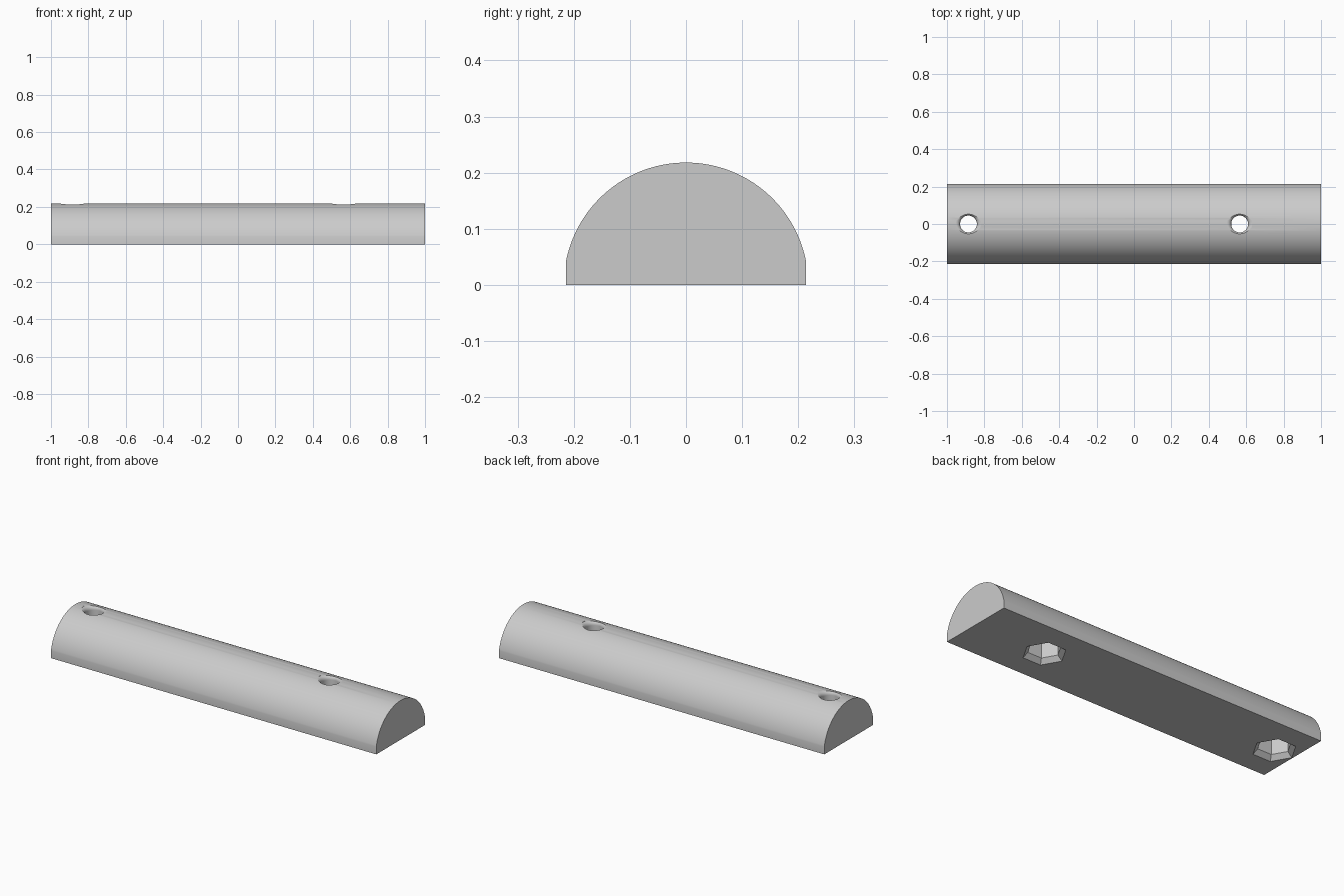
import bpy, bmesh
from math import asin, pi, sin, cos

cube = bpy.data.objects.get("Cube")
if cube:
    bpy.data.objects.remove(cube)

RADIUS, HALF_WIDTH = 0.218, 0.214
HOLE_X = (-0.885, 0.565)

grey = bpy.data.materials.new("plain grey")
grey.use_nodes = True
grey.diffuse_color = (0.6, 0.6, 0.6, 1)
grey.node_tree.nodes["Principled BSDF"].inputs["Base Color"].default_value = (0.6, 0.6, 0.6, 1)


def finish(name, bm):
    bmesh.ops.recalc_face_normals(bm, faces=bm.faces)
    mesh = bpy.data.meshes.new(name)
    bm.to_mesh(mesh)
    bm.free()
    mesh.materials.append(grey)
    obj = bpy.data.objects.new(name, mesh)
    bpy.context.collection.objects.link(obj)
    return obj


def turned(name, profile, sides, x):
    """Closed solid turned around z from (radius, height) pairs."""
    bm = bmesh.new()
    rings = [[bm.verts.new((x + r * cos(2 * pi * i / sides), r * sin(2 * pi * i / sides), z))
              for i in range(sides)] for r, z in profile]
    for low, high in zip(rings, rings[1:]):
        for i in range(sides):
            j = (i + 1) % sides
            bm.faces.new((low[i], low[j], high[j], high[i]))
    bm.faces.new(rings[0])
    bm.faces.new(rings[-1])
    return finish(name, bm)


# Half-round bar with short upright sides
start = asin((RADIUS ** 2 - HALF_WIDTH ** 2) ** 0.5 / RADIUS)
steps = 80
angles = [start + (pi - 2 * start) * i / steps for i in range(steps + 1)]
section = [(HALF_WIDTH, 0)] + [(RADIUS * cos(a), RADIUS * sin(a)) for a in angles] + [(-HALF_WIDTH, 0)]
bm = bmesh.new()
end = bm.faces.new([bm.verts.new((-1, y, z)) for y, z in section])
moved = bmesh.ops.extrude_face_region(bm, geom=[end], use_keep_orig=True)
bmesh.ops.translate(bm, vec=(2, 0, 0),
                    verts=[v for v in moved["geom"] if isinstance(v, bmesh.types.BMVert)])
bar = finish("half_round_bar", bm)

# Bolt holes with rounded mouths, and bevelled hexagonal nut pockets below
mouth = [(0.045 + 0.022 * (1 - cos(a)), 0.195 + 0.022 * sin(a))
         for a in [pi / 2 * i / 8 for i in range(9)]]
hole = [(0.045, 0.05)] + mouth + [(0.067, 0.3)]
pocket = [(0.135, -0.025), (0.11, 0), (0.085, 0.025), (0.085, 0.12)]

cutters = []
for x in HOLE_X:
    cutters.append(turned("nut_pocket_cutter", pocket, 6, x))
    cutters.append(turned("bolt_hole_cutter", hole, 48, x))
for cutter in cutters:
    cutter.hide_render = True
    mod = bar.modifiers.new("cut", "BOOLEAN")
    mod.operation = "DIFFERENCE"
    mod.solver = "EXACT"
    mod.object = cutter

# Fix the cuts, drop the helpers and shade the curves smooth
for obj in bpy.context.selected_objects:
    obj.select_set(False)
bpy.context.view_layer.objects.active = bar
bar.select_set(True)
for mod in list(bar.modifiers):
    bpy.ops.object.modifier_apply(modifier=mod.name)
for cutter in cutters:
    bpy.data.objects.remove(cutter)
bpy.ops.object.shade_smooth_by_angle(angle=pi / 6)
